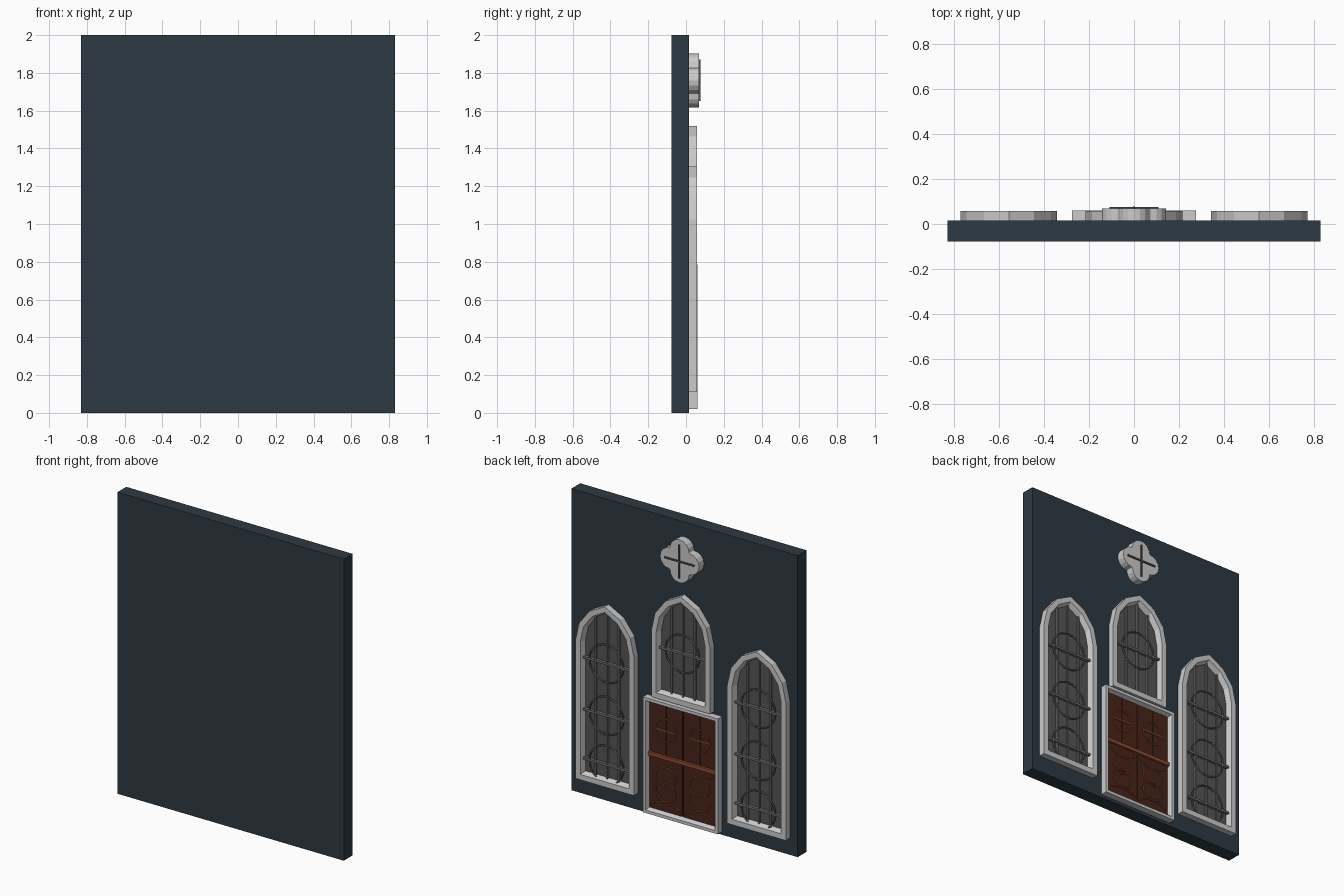
import bpy, bmesh, math

if "Cube" in bpy.data.objects:
    bpy.data.objects.remove(bpy.data.objects["Cube"])

WALL_Y = 0.015


def material(name, rgb):
    m = bpy.data.materials.new(name)
    m.diffuse_color = (*rgb, 1)
    m.use_nodes = True
    m.node_tree.nodes["Principled BSDF"].inputs["Base Color"].default_value = m.diffuse_color
    return m


SLATE = material("slate", (0.027, 0.042, 0.056))
GLASS = material("dark_glass", (0.09, 0.09, 0.09))
LEAD = material("lead", (0.16, 0.16, 0.16))
WOOD = material("dark_wood", (0.065, 0.018, 0.01))
TRIM = material("wood_trim", (0.28, 0.07, 0.03))


def add(name, mesh, mat=None):
    ob = bpy.data.objects.new(name, mesh)
    bpy.context.collection.objects.link(ob)
    if mat:
        mesh.materials.clear()
        mesh.materials.append(mat)
    return ob


def loft(name, loops, mat=None, caps=False):
    """Skin a series of (profile, y) loops; profiles are x,z points."""
    bm = bmesh.new()
    rings = [[bm.verts.new((x, y, z)) for x, z in pts] for pts, y in loops]
    n = len(rings[0])
    for a, b in zip(rings, rings[1:]):
        for i in range(n):
            j = (i + 1) % n
            bm.faces.new((a[i], a[j], b[j], b[i]))
    if caps:
        bm.faces.new(rings[0])
        bm.faces.new(rings[-1])
    bmesh.ops.recalc_face_normals(bm, faces=bm.faces)
    if not caps and sum(f.normal.y for f in bm.faces) < 0:
        bmesh.ops.reverse_faces(bm, faces=bm.faces)
    me = bpy.data.meshes.new(name)
    bm.to_mesh(me)
    bm.free()
    return add(name, me, mat)


def rect(x0, x1, z0, z1):
    return [(x0, z0), (x1, z0), (x1, z1), (x0, z1)]


def box(name, x0, x1, y0, y1, z0, z1, mat=None):
    r = rect(x0, x1, z0, z1)
    return loft(name, [(r, y0), (r, y1)], mat, True)


def tube(name, pts, y, radius, mat, closed=False):
    cu = bpy.data.curves.new(name, "CURVE")
    cu.dimensions = "3D"
    cu.bevel_depth = radius
    cu.bevel_resolution = 1
    cu.use_fill_caps = True
    sp = cu.splines.new("POLY")
    sp.points.add(len(pts) - 1)
    for p, (x, z) in zip(sp.points, pts):
        p.co = (x, y, z, 1)
    sp.use_cyclic_u = closed
    tmp = bpy.data.objects.new(name + "_path", cu)
    bpy.context.collection.objects.link(tmp)
    dg = bpy.context.evaluated_depsgraph_get()
    me = bpy.data.meshes.new_from_object(tmp.evaluated_get(dg))
    bpy.data.objects.remove(tmp)
    return add(name, me, mat)


def arc(cx, cz, rx, rz, a0, a1, n):
    return [(cx + rx * math.cos(math.radians(a0 + (a1 - a0) * i / n)),
             cz + rz * math.sin(math.radians(a0 + (a1 - a0) * i / n))) for i in range(n + 1)]


# pointed arch windows
HALF, RISE = 0.215, 0.28
RAD = (HALF ** 2 + RISE ** 2) / (2 * HALF)
CEN = RAD - HALF


def lancet(cx, z0, spring, inset):
    r = RAD - inset
    end = math.degrees(math.acos(CEN / r))
    right = arc(-CEN, spring, r, r, 0, end, 3)
    left = [(-x, z) for x, z in reversed(right[:-1])]
    w = HALF - inset
    return [(cx + x, z) for x, z in [(-w, z0 + inset), (w, z0 + inset)] + right + left]


def window(name, cx, z0, spring, bars):
    outer = lancet(cx, z0, spring, 0)
    lip = lancet(cx, z0, spring, 0.036)
    inner = lancet(cx, z0, spring, 0.05)
    loft(name + "_frame", [(outer, WALL_Y), (outer, 0.057), (lip, 0.057), (inner, 0.022)])
    loft(name + "_glass", [(inner, WALL_Y), (inner, 0.022)], GLASS, True)
    for i, dx in enumerate((-0.085, 0, 0.085)):
        top = spring + math.sqrt((RAD - 0.05) ** 2 - (CEN + abs(dx)) ** 2)
        box(f"{name}_mullion_{i}", cx + dx - 0.006, cx + dx + 0.006, 0.02, 0.034,
            z0 + 0.04, top, LEAD)
    for i, z in enumerate(bars):
        box(f"{name}_crossbar_{i}", cx - 0.17, cx + 0.17, 0.02, 0.042, z - 0.007, z + 0.007, LEAD)
        tube(f"{name}_ring_{i}", arc(cx, z, 0.125, 0.125, 0, 345, 23), 0.038, 0.005, LEAD, True)


box("wall", -0.83, 0.83, -0.077, WALL_Y, 0, 2, SLATE)
for side, cx in (("left", -0.557), ("right", 0.557)):
    window(side + "_window", cx, 0.11, 1.025, (0.25, 0.575, 0.92))
window("middle_window", 0, 0.80, 1.24, (1.135,))

# door frame and leaves
o, l, n = (rect(-0.275 + d, 0.275 - d, 0.02 + d, 0.785 - d) for d in (0, 0.02, 0.032))
loft("door_frame", [(o, WALL_Y), (o, 0.06), (l, 0.06), (n, 0.03)])
for s, side in ((-1, "left"), (1, "right")):
    a, b = sorted((s * 0.003, s * 0.245))
    box(side + "_door_leaf", a, b, WALL_Y, 0.032, 0.05, 0.755, WOOD)
    c = s * 0.124
    # upper panel: ring with cross
    box(side + "_upper_stile", c - 0.003, c + 0.003, 0.03, 0.036, 0.43, 0.75, WOOD)
    tube(side + "_upper_ring", arc(c, 0.59, 0.075, 0.075, 0, 345, 23), 0.034, 0.004, TRIM, True)
    box(side + "_upper_bar", c - 0.075, c + 0.075, 0.03, 0.038, 0.586, 0.594, TRIM)
    # lower panel: two rings and two arcs
    for i, z in enumerate((0.18, 0.28)):
        tube(f"{side}_lower_ring_{i}", arc(c, z, 0.075, 0.06, 0, 345, 23), 0.034, 0.004, TRIM, True)
    tube(side + "_top_arc", arc(c, 0.40, 0.116, 0.06, 180, 360, 12), 0.034, 0.004, TRIM)
    tube(side + "_bottom_arc", arc(c, 0.055, 0.116, 0.06, 0, 180, 12), 0.034, 0.004, TRIM)
box("door_gap", -0.003, 0.003, WALL_Y, 0.024, 0.05, 0.755, WOOD)
box("door_rail", -0.245, 0.245, 0.03, 0.048, 0.402, 0.425, TRIM)

# quatrefoil ornament
CZ = 1.76
foil = []
for k in range(4):
    t = math.radians(90 * k)
    foil += arc(0.073 * math.cos(t), CZ + 0.073 * math.sin(t), 0.07, 0.07,
                90 * k - 90, 90 * k + 90, 8)
loft("quatrefoil", [(foil, WALL_Y), (foil, 0.068)], None, True)
box("quatrefoil_bar_horizontal", -0.11, 0.11, 0.066, 0.076, CZ - 0.005, CZ + 0.005, GLASS)
box("quatrefoil_bar_vertical", -0.005, 0.005, 0.066, 0.077, CZ - 0.11, CZ + 0.11, GLASS)
